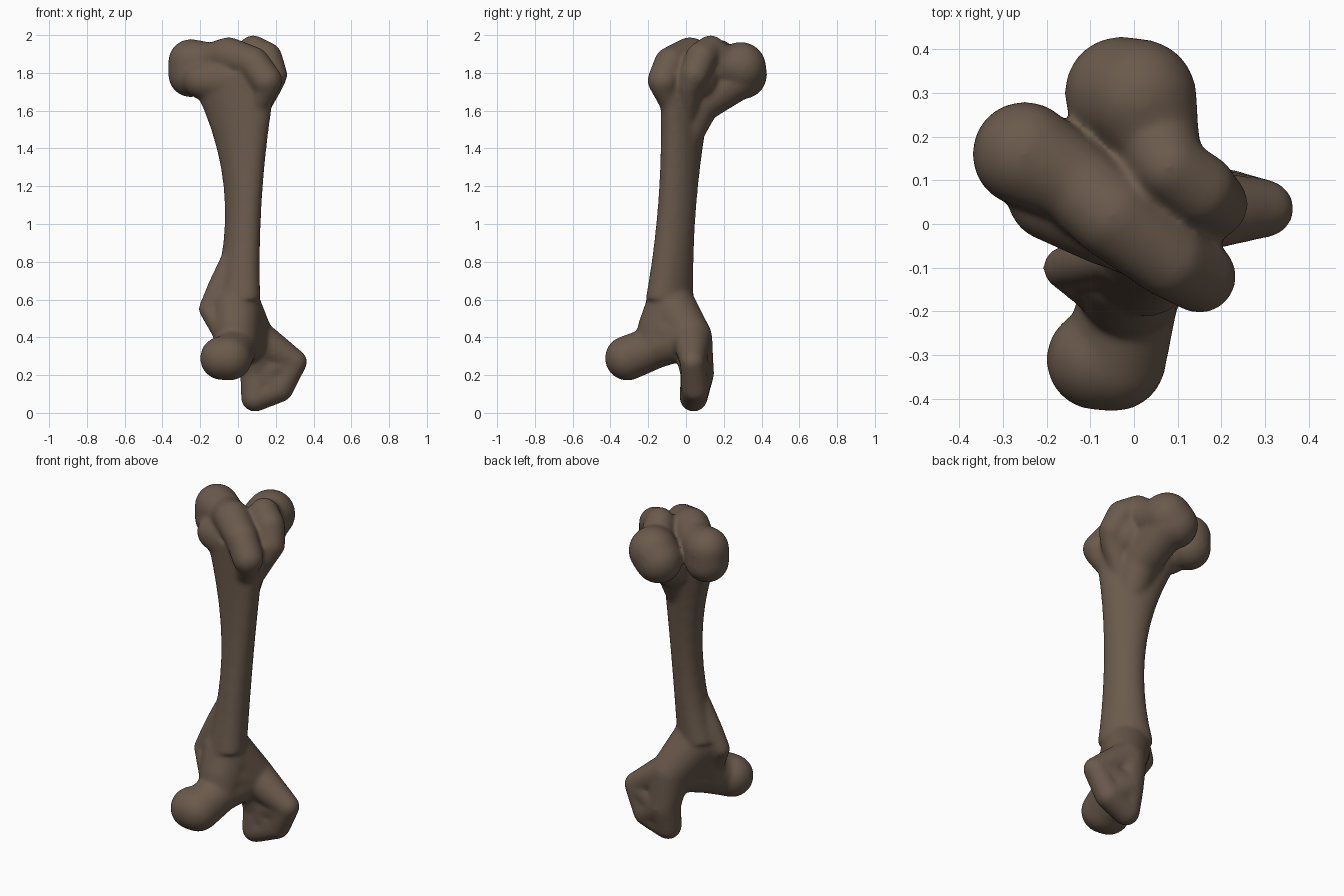
import bpy, bmesh
from math import cos, sin, tau
from mathutils import Matrix, Vector

cube = bpy.data.objects.get("Cube")
if cube:
    bpy.data.objects.remove(cube, do_unlink=True)

bm = bmesh.new()


def sweep(*points, steps=8):
    """Run a ball of changing radius along points (x, y, z, radius)."""
    for start, end in zip(points, points[1:]):
        for step in range(steps + 1):
            ball = Vector(start).lerp(Vector(end), step / steps)
            bmesh.ops.create_icosphere(bm, subdivisions=3, radius=ball.w,
                                       matrix=Matrix.Translation(ball.xyz))


def shaft_ring(t, sides=40):
    """Slanted oval at height t from the waist; it widens towards both ends."""
    width = .095 + .23 * t * t
    depth = .103 + .1 * t * t - .02 * t
    slant = .25 + .6 * t * t
    middle = Vector((.025 + .04 * t - .14 * t * t, .08 * t - .055, 1 + t))
    angles = [tau * i / sides for i in range(sides)]
    return [bm.verts.new(middle + Vector((width * cos(a), depth * sin(a - slant), 0)))
            for a in angles]


# Shaft, from just above the hip end up into the knee end
rings = [shaft_ring(tenth / 10) for tenth in range(-4, 9)]
for low, high in zip(rings, rings[1:]):
    for i in range(len(low)):
        bm.faces.new((low[i - 1], low[i], high[i], high[i - 1]))
bm.faces.new(reversed(rings[0]))
bm.faces.new(rings[-1])

# Foot of the shaft, spreading into the hip end
shaft_foot = (-.01, -.08, .56, .135)
neck_root = (-.01, -.13, .45, .125)
hip_core = (.08, .03, .4, .11)
sweep(neck_root, shaft_foot, hip_core, neck_root)

# Ball head on its neck
neck = (-.01, -.16, .35, .115)
sweep((-.085, -.31, .29, .117), (-.045, -.31, .29, .12), neck, hip_core)
sweep(neck, neck_root)

# Large hip process: side knob and a lower blade around a filled middle
knob = (.3, .035, .27, .067)
blade_edge = (.22, .05, .13, .075)
blade_tip = (.09, .04, .08, .075)
blade_middle = (.1, .06, .21, .09)
sweep(hip_core, knob, blade_edge, blade_tip, blade_middle, hip_core)
sweep(knob, blade_middle, blade_edge)

# Small hip process
sweep((-.05, -.08, .8, .05), (-.11, -.09, .66, .055), (-.16, -.1, .55, .05),
      (-.08, -.15, .43, .06))

# Outer knee condyle running forward into its ridge
sweep((-.25, .16, 1.79, .12), (-.25, .16, 1.86, .12), (-.14, .1, 1.86, .1),
      (-.05, .02, 1.89, .1), (.08, -.08, 1.85, .09), (.15, -.12, 1.76, .085),
      (.15, -.12, 1.72, .065), (.08, -.05, 1.58, .06))

# Inner knee condyle running forward into its ridge
sweep((-.03, .3, 1.79, .13), (.01, .29, 1.83, .135), (.05, .2, 1.84, .1),
      (.08, .13, 1.92, .08), (.15, .08, 1.88, .085), (.185, .045, 1.79, .077),
      (.17, .02, 1.73, .065), (.09, 0, 1.58, .06))

# Knee core below the groove, and the flare under the inner condyle
sweep((-.19, .06, 1.76, .1), (-.05, .03, 1.76, .13), (.08, .05, 1.78, .13))
sweep((0, .28, 1.78, .12), (.02, .07, 1.64, .11), (.03, 0, 1.45, .08))

bmesh.ops.recalc_face_normals(bm, faces=bm.faces)
mesh = bpy.data.meshes.new("thigh_bone")
bm.to_mesh(mesh)
bm.free()
bone = bpy.data.objects.new("thigh_bone", mesh)
bpy.context.collection.objects.link(bone)

# Single dark brown colour
color = (.145, .102, .072, 1)
brown = bpy.data.materials.new("dark_brown_bone")
brown.use_nodes = True
brown.diffuse_color = color
brown.node_tree.nodes["Principled BSDF"].inputs["Base Color"].default_value = color
mesh.materials.append(brown)

# Fuse the parts into one skin and soften the joints
fuse = bone.modifiers.new("fuse", 'REMESH')
fuse.mode = 'VOXEL'
fuse.voxel_size = .01
fuse.use_smooth_shade = True
soften = bone.modifiers.new("soften", 'SMOOTH')
soften.factor = .5
soften.iterations = 20
